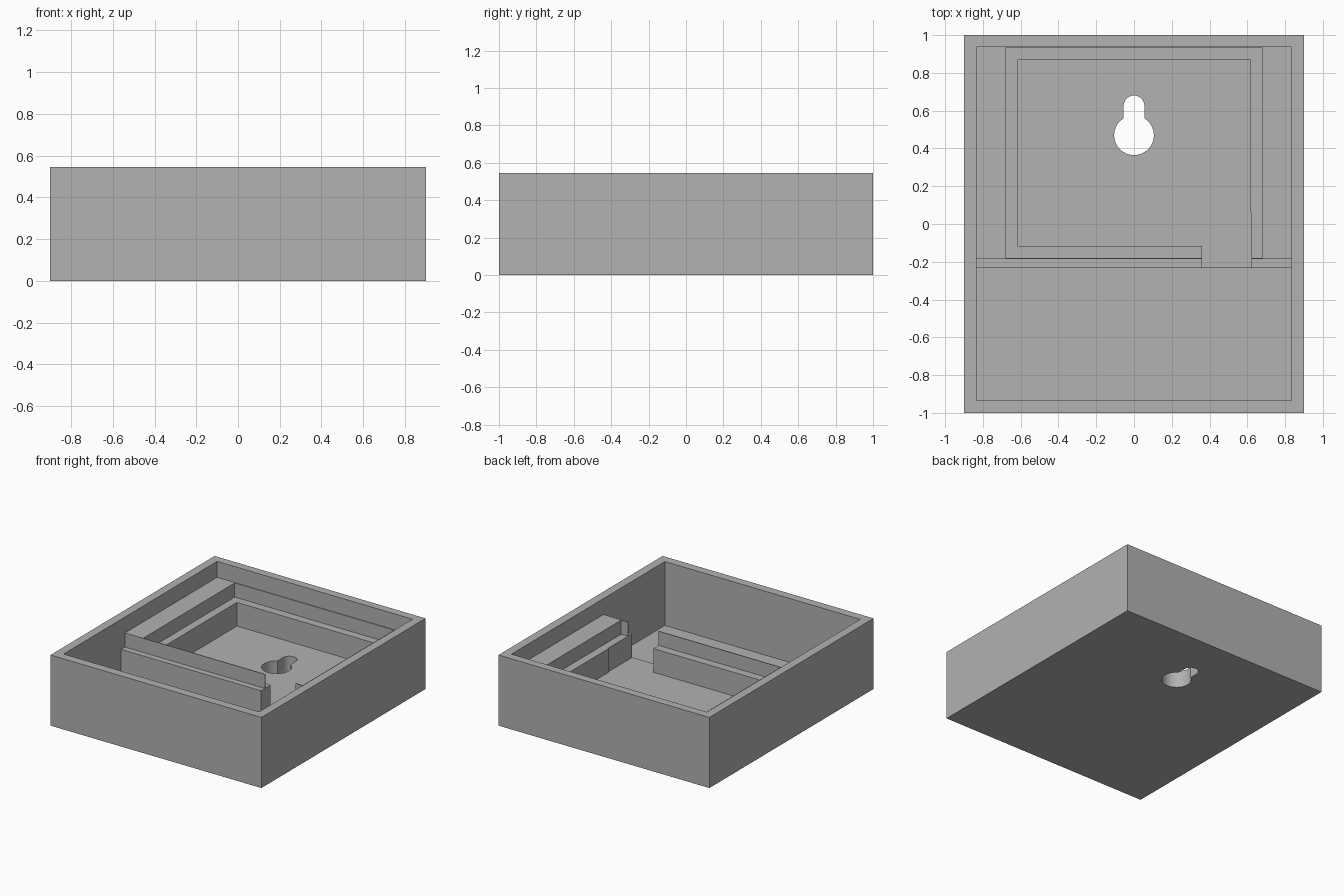
import bpy
import bmesh
from math import asin, cos, sin, pi
from mathutils import Vector

cube = bpy.data.objects.get("Cube")
if cube:
    bpy.data.objects.remove(cube, do_unlink=True)

grey = bpy.data.materials.new("plain_grey")
grey.use_nodes = True
colour = (0.445, 0.445, 0.445, 1)
grey.diffuse_color = colour
grey.node_tree.nodes["Principled BSDF"].inputs["Base Color"].default_value = colour


def prism(name, outline, push):
    """Extrude a closed outline of 3D points along the push vector."""
    bm = bmesh.new()
    face = bm.faces.new([bm.verts.new(p) for p in outline])
    new = bmesh.ops.extrude_face_region(bm, geom=[face])["geom"]
    moved = [v for v in new if isinstance(v, bmesh.types.BMVert)]
    bmesh.ops.translate(bm, verts=moved, vec=Vector(push))
    bmesh.ops.recalc_face_normals(bm, faces=bm.faces)
    mesh = bpy.data.meshes.new(name)
    bm.to_mesh(mesh)
    bm.free()
    mesh.materials.append(grey)
    obj = bpy.data.objects.new(name, mesh)
    bpy.context.collection.objects.link(obj)
    return obj


def upright(name, outline, low, high):
    return prism(name, [(x, y, low) for x, y in outline], (0, 0, high - low))


def rectangle(x0, x1, y0, y1):
    return [(x0, y0), (x1, y0), (x1, y1), (x0, y1)]


def arc(cy, radius, start, end, steps):
    angles = [start + (end - start) * i / steps for i in range(steps + 1)]
    return [(radius * cos(a), cy + radius * sin(a)) for a in angles]


HEIGHT, ABOVE = 0.545, 0.7
PLATFORM, LEDGE, WELL_FLOOR, FRONT_FLOOR = 0.422, 0.313, 0.13, 0.052
INNER_X = 0.834

# Solid block that becomes the tray
tray = upright("wall_tray", rectangle(-0.9, 0.9, -1, 1), 0, HEIGHT)

# Open cavity: deep front bay, low strip, raised rear platform
side_profile = [(-0.934, FRONT_FLOOR), (-0.233, FRONT_FLOOR), (-0.233, LEDGE),
                (-0.186, LEDGE), (-0.186, PLATFORM), (0.937, PLATFORM),
                (0.937, ABOVE), (-0.934, ABOVE)]
cavity = prism("cavity_cutter", [(-INNER_X, y, z) for y, z in side_profile],
               (2 * INNER_X, 0, 0))

# Recess that leaves a stepped ledge round the well
recess = upright("recess_cutter", rectangle(-0.68, 0.68, -0.18, 0.931), LEDGE, ABOVE)

# Well with its passage through to the front bay
well_outline = [(-0.617, -0.116), (0.36, -0.116), (0.36, -0.3), (0.622, -0.3),
                (0.622, 0.057), (0.616, 0.057), (0.616, 0.868), (-0.617, 0.868)]
well = upright("well_cutter", well_outline, WELL_FLOOR, ABOVE)

# Keyhole through the base for hanging
slot, bore = 0.055, 0.105
neck = asin(slot / bore)
keyhole_outline = (arc(0.47, bore, pi / 2 + neck, 2.5 * pi - neck, 48)
                   + arc(0.625, slot, 0, pi, 24))
keyhole = upright("keyhole_cutter", keyhole_outline, -0.1, 0.25)

# Carve the block and drop the cutters
bpy.context.view_layer.objects.active = tray
for cutter in (cavity, recess, well, keyhole):
    cutter.hide_render = True
    cut = tray.modifiers.new(cutter.name, "BOOLEAN")
    cut.operation = "DIFFERENCE"
    cut.solver = "EXACT"
    cut.object = cutter
    bpy.ops.object.modifier_apply(modifier=cut.name)
    bpy.data.objects.remove(cutter, do_unlink=True)

# Smooth the keyhole bore, keep every other edge crisp
bpy.ops.object.select_all(action="DESELECT")
tray.select_set(True)
bpy.ops.object.shade_smooth_by_angle(angle=pi / 6)
